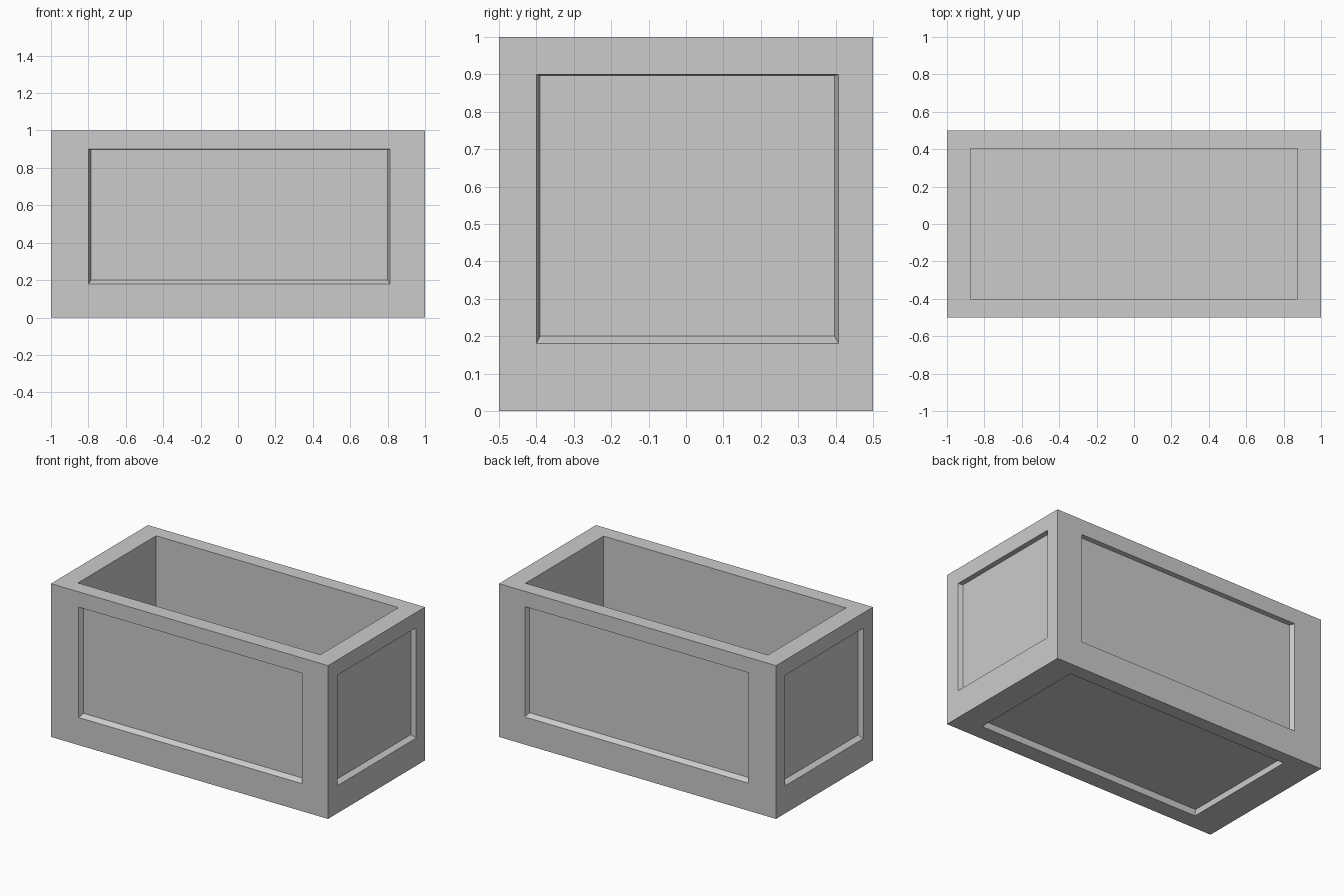
import bpy, bmesh

if "Cube" in bpy.data.objects:
    bpy.data.objects.remove(bpy.data.objects["Cube"])

bm = bmesh.new()


def panel(place, outer, opening, floor, depth):
    """One box side: flat frame, recess walls and recessed floor."""
    loops = []
    for (u0, u1, v0, v1), d in ((outer, 0), (opening, 0), (floor, depth)):
        loops.append([bm.verts.new(place(u, v, d))
                      for u, v in ((u0, v0), (u1, v0), (u1, v1), (u0, v1))])
    for a, b in zip(loops, loops[1:]):
        for i in range(4):
            j = (i + 1) % 4
            bm.faces.new((a[i], a[j], b[j], b[i]))
    bm.faces.new(loops[-1])


for s in (-1, 1):
    # long front and back panels
    panel(lambda x, z, d: (x, s * (0.5 - d), z), (-1, 1, 0, 1),
          (-0.80, 0.813, 0.18, 0.90), (-0.785, 0.80, 0.20, 0.897), 0.03)
    # short end panels
    panel(lambda y, z, d: (s * (1 - d), y, z), (-0.5, 0.5, 0, 1),
          (-0.40, 0.408, 0.18, 0.90), (-0.39, 0.397, 0.20, 0.897), 0.03)

# shallow recess underneath
panel(lambda x, y, d: (x, y, d), (-1, 1, -0.5, 0.5),
      (-0.79, 0.825, -0.39, 0.41), (-0.79, 0.82, -0.385, 0.405), 0.04)

# rim and deep planting cavity
cavity = (-0.875, 0.875, -0.40, 0.405)
panel(lambda x, y, d: (x, y, 1 - d), (-1, 1, -0.5, 0.5), cavity, cavity, 0.9)

# weld the sides into one solid
bmesh.ops.remove_doubles(bm, verts=bm.verts, dist=0.0005)
bmesh.ops.recalc_face_normals(bm, faces=bm.faces)
mesh = bpy.data.meshes.new("planter_box")
bm.to_mesh(mesh)
bm.free()
bpy.context.collection.objects.link(bpy.data.objects.new("planter_box", mesh))
